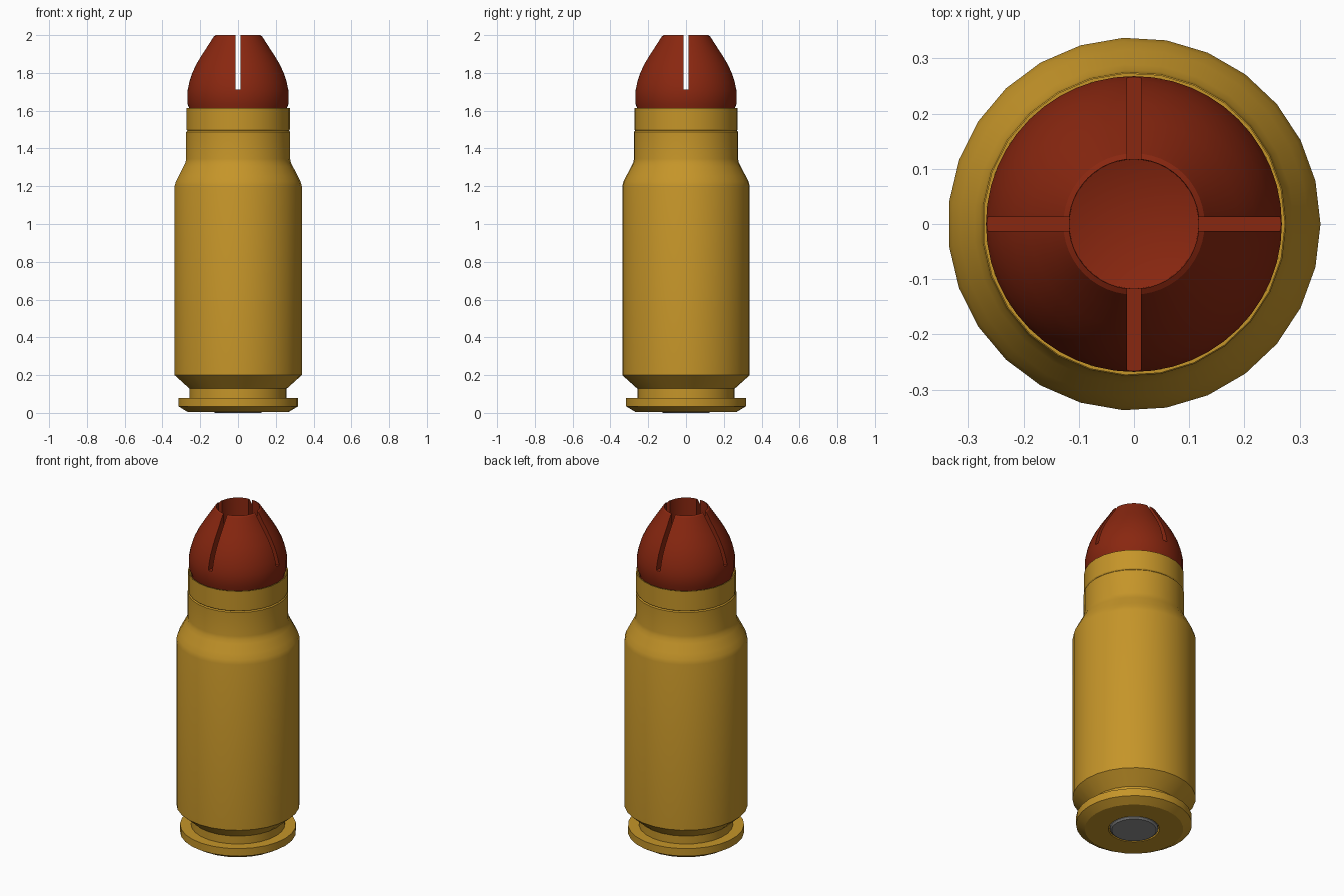
import bpy
import bmesh
from math import cos, sin, tau, radians

default = bpy.data.objects.get("Cube")
if default:
    bpy.data.objects.remove(default, do_unlink=True)


def make_material(name, colour, metallic=0.0):
    mat = bpy.data.materials.new(name)
    mat.use_nodes = True
    mat.diffuse_color = colour
    shader = next(n for n in mat.node_tree.nodes if n.type == 'BSDF_PRINCIPLED')
    shader.inputs["Base Color"].default_value = colour
    shader.inputs["Metallic"].default_value = metallic
    return mat


def add_object(name, bm, mat):
    bmesh.ops.recalc_face_normals(bm, faces=bm.faces)
    mesh = bpy.data.meshes.new(name)
    bm.to_mesh(mesh)
    bm.free()
    mesh.materials.append(mat)
    obj = bpy.data.objects.new(name, mesh)
    bpy.context.collection.objects.link(obj)
    return obj


def lathe(name, profile, sides, mat):
    """Revolve (radius, height) points around z; radius 0 makes a pole."""
    bm = bmesh.new()
    rings = []
    for r, z in profile:
        count = sides if r > 0 else 1
        rings.append([bm.verts.new((r * cos(tau * i / sides), r * sin(tau * i / sides), z))
                      for i in range(count)])
    for a, b in zip(rings, rings[1:]):
        for i in range(sides):
            j = (i + 1) % sides
            corners = [a[i % len(a)], a[j % len(a)], b[j % len(b)], b[i % len(b)]]
            bm.faces.new(list(dict.fromkeys(corners)))
    return add_object(name, bm, mat)


def select_only(obj):
    bpy.ops.object.select_all(action='DESELECT')
    obj.select_set(True)
    bpy.context.view_layer.objects.active = obj


def smooth(obj):
    select_only(obj)
    bpy.ops.object.shade_smooth_by_angle(angle=radians(25))


brass = make_material("brass", (0.56, 0.30, 0.022, 1))
red = make_material("red", (0.25, 0.02, 0.005, 1))
steel = make_material("steel", (0.28, 0.28, 0.28, 1))

# Case: base, rim, extractor groove, body, shoulder, neck and open mouth
case = lathe("case", [
    (0, 0.03), (0.14, 0.03), (0.14, 0.006), (0.27, 0.006), (0.318, 0.035), (0.318, 0.08),
    (0.258, 0.08), (0.258, 0.128), (0.338, 0.2), (0.338, 1.2),
    (0.331, 1.225), (0.316, 1.255), (0.29, 1.305), (0.28, 1.325), (0.276, 1.345),
    (0.276, 1.488), (0.27, 1.494), (0.274, 1.5), (0.274, 1.615),
    (0.268, 1.615), (0.268, 1.52), (0, 1.52)], 27, brass)

# Bullet: tapered seat, ogive, flat lip and hollow tip
bullet = lathe("bullet", [
    (0, 1.54), (0.25, 1.54), (0.257, 1.61), (0.268, 1.637), (0.268, 1.705),
    (0.259, 1.75), (0.243, 1.8), (0.219, 1.85), (0.189, 1.9), (0.156, 1.95),
    (0.139, 1.977), (0.128, 1.994), (0.118, 2.0),
    (0.117, 1.7), (0, 1.66)], 48, red)

# Crossed slots cut through the hollow tip
for axis in range(2):
    bm = bmesh.new()
    bmesh.ops.create_cube(bm, size=1)
    size = [0.026, 0.026, 0.4]
    size[axis] = 0.8
    bmesh.ops.scale(bm, vec=size, verts=bm.verts)
    bmesh.ops.translate(bm, vec=(0, 0, 1.912), verts=bm.verts)
    cutter = add_object("slot_cutter", bm, red)
    cutter.hide_render = True
    mod = bullet.modifiers.new("slot", 'BOOLEAN')
    mod.operation = 'DIFFERENCE'
    mod.solver = 'EXACT'
    mod.object = cutter
    select_only(bullet)
    bpy.ops.object.modifier_apply(modifier=mod.name)
    bpy.data.objects.remove(cutter, do_unlink=True)

# Primer: shallow disc set in the base
primer = lathe("primer", [
    (0, 0), (0.122, 0), (0.132, 0.008), (0.132, 0.03), (0, 0.03)], 32, steel)

for part in (case, bullet, primer):
    smooth(part)
